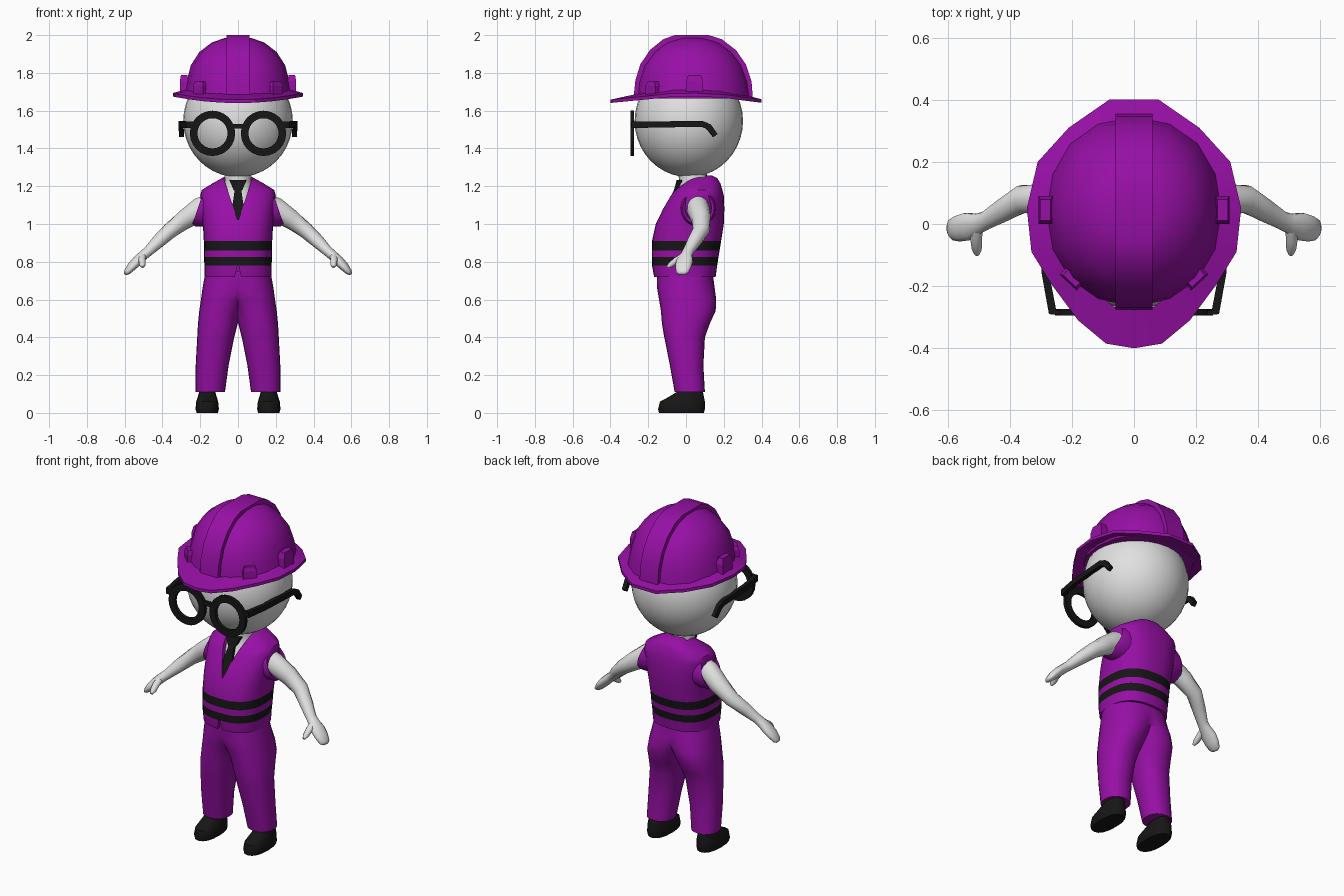
import bpy, bmesh, math
from mathutils import Vector

if "Cube" in bpy.data.objects:
    bpy.data.objects.remove(bpy.data.objects["Cube"])


def material(name, rgb):
    m = bpy.data.materials.new(name)
    m.diffuse_color = (*rgb, 1)
    m.use_nodes = True
    m.node_tree.nodes["Principled BSDF"].inputs["Base Color"].default_value = m.diffuse_color
    return m


PURPLE = material("purple", (0.31, 0.005, 0.38))
WHITE = material("pale_grey", (0.75, 0.75, 0.75))
BLACK = material("black", (0.008, 0.008, 0.008))


def apply_mod(ob, kind, **props):
    bpy.ops.object.select_all(action='DESELECT')
    bpy.context.view_layer.objects.active = ob
    ob.select_set(True)
    mod = ob.modifiers.new("mod", kind)
    for k, v in props.items():
        setattr(mod, k, v)
    bpy.ops.object.modifier_apply(modifier=mod.name)


def smooth(ob, angle):
    bpy.ops.object.select_all(action='DESELECT')
    bpy.context.view_layer.objects.active = ob
    ob.select_set(True)
    bpy.ops.object.shade_smooth_by_angle(angle=math.radians(angle))


def loft(name, rings, mat, closed=False, mirror=False, bisect=False, angle=40):
    """Skin a list of equal-length point rings; cap the ends unless closed."""
    bm = bmesh.new()
    vs = [[bm.verts.new(p) for p in r] for r in rings]
    n = len(vs[0])
    pairs = list(zip(vs, vs[1:])) + ([(vs[-1], vs[0])] if closed else [])
    for a, b in pairs:
        for i in range(n):
            j = (i + 1) % n
            bm.faces.new((a[i], a[j], b[j], b[i]))
    if not closed:
        bm.faces.new(vs[0])
        bm.faces.new(vs[-1])
    bmesh.ops.recalc_face_normals(bm, faces=bm.faces)
    me = bpy.data.meshes.new(name)
    bm.to_mesh(me)
    bm.free()
    ob = bpy.data.objects.new(name, me)
    bpy.context.collection.objects.link(ob)
    me.materials.append(mat)
    if mirror:
        apply_mod(ob, 'MIRROR', use_bisect_axis=(bisect, False, False))
    if angle:
        smooth(ob, angle)
    return ob


def oval(z, cx, rx, yf, yb, n=24, p=2.0):
    """Horizontal superellipse ring between yf (front) and yb (back)."""
    pts = []
    for i in range(n):
        t = 2 * math.pi * i / n
        c, s = math.cos(t), math.sin(t)
        x = math.copysign(abs(c) ** (2 / p), c)
        y = math.copysign(abs(s) ** (2 / p), s)
        pts.append((cx + rx * x, (yf + yb) / 2 + (yb - yf) / 2 * y, z))
    return pts


def tube(name, path, mat, n=12, **kw):
    """Sweep along (x, y, z, half_width, half_thickness) points."""
    pos = [Vector(p[:3]) for p in path]
    rings = []
    for i, p in enumerate(path):
        d = pos[min(i + 1, len(pos) - 1)] - pos[max(i - 1, 0)]
        q = d.to_track_quat('Z', 'Y')
        k = math.sqrt(2) if n == 4 else 1
        ring = []
        for j in range(n):
            t = 2 * math.pi * (j + 0.5) / n
            ring.append(pos[i] + q @ Vector((k * p[3] * math.cos(t), k * p[4] * math.sin(t), 0)))
        rings.append(ring)
    return loft(name, rings, mat, **kw)


def prism_y(name, pts, y0, y1, mat):
    """Polygon of (x, z) points extruded along y."""
    return loft(name, [[(x, y, z) for x, z in pts] for y in (y0, y1)], mat, angle=0)


def box(name, c, size, turn, mat):
    """Tapered block standing on its base, turned about z."""
    rings = []
    for dz, k in ((-0.5, 1), (0.2, 1), (0.5, 0.75)):
        ring = []
        for sx, sy in ((-1, -1), (1, -1), (1, 1), (-1, 1)):
            x, y = sx * size[0] / 2 * k, sy * size[1] / 2 * k
            ring.append((c[0] + x * math.cos(turn) - y * math.sin(turn),
                         c[1] + x * math.sin(turn) + y * math.cos(turn), c[2] + dz * size[2]))
        rings.append(ring)
    return loft(name, rings, mat, mirror=True, angle=0)


# shoes
loft("shoes", [oval(z, 0.163, rx, yf, yb, 16, 2.4) for z, rx, yf, yb in (
    (0, .056, -.143, .095), (.02, .062, -.148, .1), (.06, .058, -.138, .1),
    (.085, .05, -.09, .095), (.11, .043, -.05, .09), (.14, .04, -.04, .085))],
    BLACK, mirror=True)

# trousers: one leg up to the waist, cut and mirrored on the centre line
loft("trousers", [oval(*r, p=2.2) for r in (
    (.11, .147, .078, -.06, .1), (.25, .137, .087, -.085, .092), (.4, .118, .098, -.115, .1),
    (.47, .107, .105, -.127, .125), (.54, .093, .112, -.133, .157), (.6, .07, .126, -.143, .16),
    (.66, .03, .158, -.153, .152), (.75, 0, .172, -.155, .14))],
    PURPLE, mirror=True, bisect=True, angle=60)

# vest with two dark bands
vest = loft("vest", [oval(z, 0, rx, yf, yb, 32, 2.5) for z, rx, yf, yb in (
    (.72, .176, -.17, .157), (.78, .178, -.18, .165), (.825, .18, -.181, .172),
    (.86, .18, -.181, .178), (.91, .181, -.18, .186), (1.0, .186, -.16, .2),
    (1.08, .195, -.122, .203), (1.15, .2, -.082, .2), (1.18, .192, -.058, .193),
    (1.215, .135, -.015, .182), (1.243, .085, .015, .165), (1.258, .06, .04, .135))],
    PURPLE, angle=0)
vest.data.materials.append(BLACK)
for f in vest.data.polygons:
    if any(lo < f.center.z < hi for lo, hi in ((.78, .825), (.86, .91))):
        f.material_index = 1

# neck opening and front hem notch
for pts, y1 in (([(0, 1.015), (.095, 1.3), (-.095, 1.3)], .1),
                ([(-.022, .7), (.022, .7), (0, .79)], -.13)):
    cutter = prism_y("cutter", pts, -.4, y1, PURPLE)
    cutter.hide_render = True
    apply_mod(vest, 'BOOLEAN', operation='DIFFERENCE', object=cutter)
    bpy.data.objects.remove(cutter)
smooth(vest, 40)

# armhole rims
rim = []
for x, r in ((.13, .1), (.195, .098), (.212, .088), (.2, .074), (.13, .07)):
    rim.append([(x - .03 * math.sin(t), .065 + r * .95 * math.cos(t), 1.085 + r * math.sin(t))
                for t in (2 * math.pi * i / 20 for i in range(20))])
loft("armhole_rims", rim, PURPLE, closed=True, mirror=True)

# shirt front and neck
loft("shirt_and_neck", [oval(*r) for r in (
    (.98, 0, .12, -.145, .1), (1.1, 0, .1, -.092, .1), (1.19, 0, .08, -.043, .11),
    (1.23, 0, .07, -.035, .11), (1.3, 0, .075, -.05, .11))], WHITE)

# tie
tie = [(.045, 1.232, -.05), (.026, 1.185, -.062), (.018, 1.175, -.066),
       (.034, 1.07, -.118), (.004, 1.02, -.142)]
loft("tie", [[(-w, y, z), (w, y, z), (w, y + .03, z), (-w, y + .03, z)] for w, z, y in tie],
     BLACK, angle=0)

# arms and hands
tube("arms", [(.13, .06, 1.1, .06, .07), (.2, .065, 1.075, .06, .066), (.28, .08, 1.025, .052, .053),
              (.36, .08, .965, .046, .042), (.42, .045, .91, .038, .036), (.475, .012, .856, .03, .027),
              (.5, .002, .835, .033, .026), (.535, -.008, .803, .046, .026),
              (.565, -.015, .772, .043, .023), (.588, -.02, .745, .034, .016),
              (.597, -.022, .735, .018, .008)], WHITE, mirror=True, angle=60)
tube("thumbs", [(.505, -.012, .83, .02, .02), (.508, -.05, .808, .02, .018),
                (.506, -.08, .785, .017, .016), (.505, -.098, .772, .008, .008)],
     WHITE, n=8, mirror=True, angle=60)

# head
bpy.ops.mesh.primitive_uv_sphere_add(segments=32, ring_count=20, location=(0, .015, 1.545))
head = bpy.context.object
head.name = "head"
head.scale = (.29, .287, .297)
head.data.materials.append(WHITE)
smooth(head, 60)

# helmet shell
loft("helmet_shell", [oval(z, 0, rx, yf, yb, 16, 2.1) for z, rx, yf, yb in (
    (1.665, .29, -.265, .345), (1.75, .273, -.257, .335), (1.84, .25, -.228, .302),
    (1.91, .205, -.175, .25), (1.96, .14, -.11, .18), (1.985, .07, -.04, .11))],
    PURPLE, angle=45)

# raised centre ridge
ridge = [(-.278, 1.665), (-.268, 1.76), (-.242, 1.845), (-.19, 1.922), (-.12, 1.978), (-.06, 2.0),
         (.12, 2.0), (.19, 1.978), (.265, 1.92), (.317, 1.845), (.347, 1.755), (.354, 1.665)]
loft("helmet_ridge", [[(x, y, z) for y, z in ridge] for x in (-.06, .06)], PURPLE, angle=35)

# helmet brim
half = [(.09, -.385), (.18, -.31), (.265, -.195), (.33, -.09), (.345, .05),
        (.31, .2), (.21, .31), (.08, .4)]
outline = [(0, -.4)] + half + [(-x, y) for x, y in reversed(half)]


def brim_ring(k, dz, lift):
    return [(x * k, .04 + (y - .04) * k, 1.64 + lift + dz + .035 * (x / .345) ** 2)
            for x, y in outline]


loft("helmet_brim", [brim_ring(.72, .02, .025), brim_ring(1, .018, 0),
                     brim_ring(1, 0, 0), brim_ring(.72, 0, .02)], PURPLE, closed=True, angle=30)

# helmet strap mounts
box("side_mounts", (.285, .045, 1.735), (.045, .09, .11), 0, PURPLE)
box("front_mounts", (.195, -.17, 1.715), (.075, .05, .08), .75, PURPLE)

# glasses: rims, bridge, temples
rims = []
for r, y in ((.12, -.294), (.08, -.294), (.08, -.274), (.12, -.274)):
    rims.append([(.135 + r * math.cos(t), y, 1.48 + r * math.sin(t))
                 for t in (2 * math.pi * i / 24 for i in range(24))])
loft("glasses_rims", rims, BLACK, closed=True, mirror=True)
prism_y("glasses_bridge", [(-.035, 1.505), (.035, 1.505), (.035, 1.53), (-.035, 1.53)],
        -.292, -.276, BLACK)
tube("glasses_temples", [(.225, -.284, 1.525, .011, .018), (.262, -.284, 1.525, .013, .018),
                         (.285, -.16, 1.527, .012, .016), (.302, .085, 1.53, .012, .016),
                         (.302, .12, 1.515, .012, .016), (.298, .155, 1.468, .012, .014)],
     BLACK, n=4, mirror=True, angle=30)
